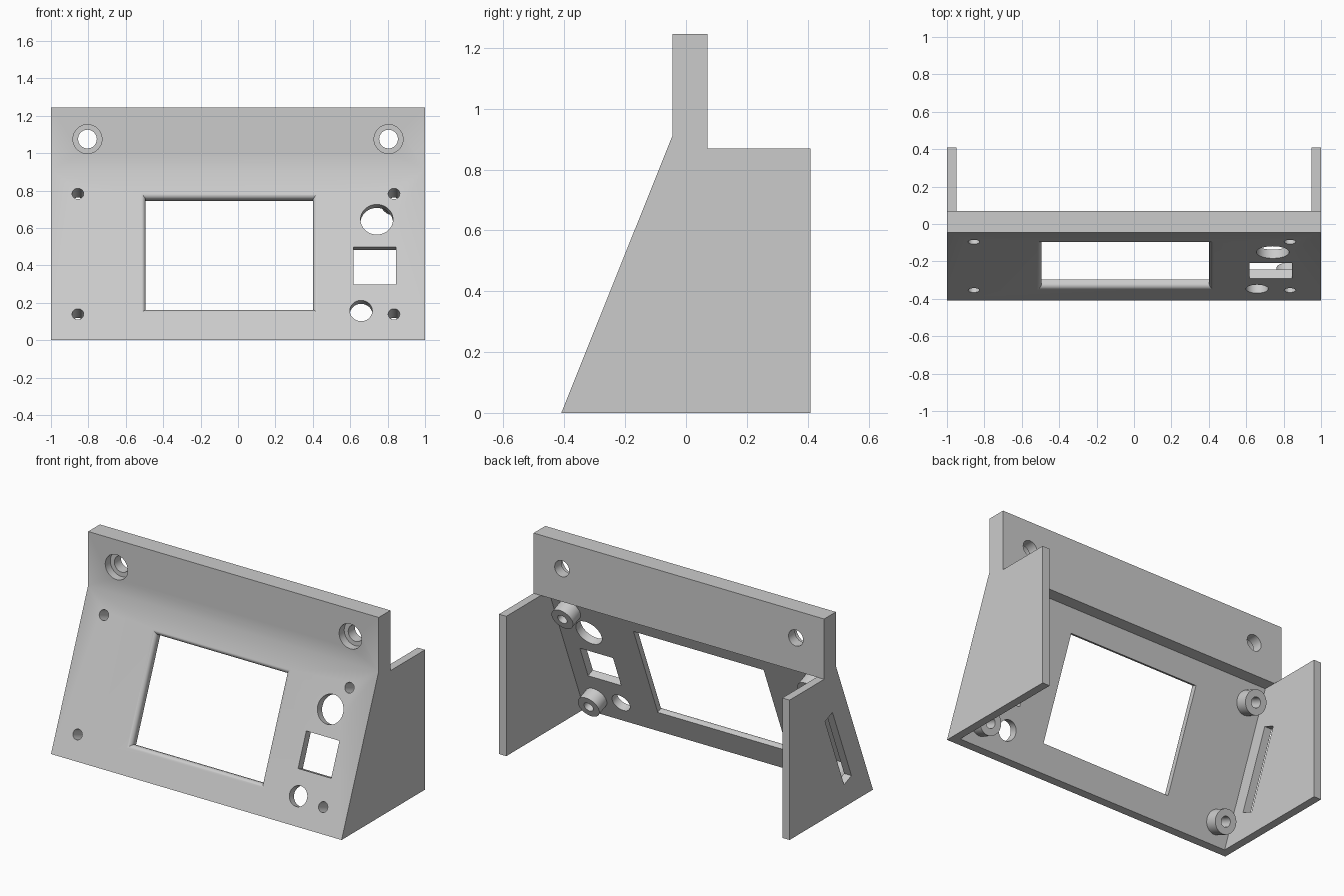
import bpy, bmesh
from math import sin, cos, pi
from mathutils import Matrix, Vector

if "Cube" in bpy.data.objects:
    bpy.data.objects.remove(bpy.data.objects["Cube"], do_unlink=True)

grey = bpy.data.materials.new("light_grey_plastic")
grey.use_nodes = True
COLOUR = (0.6, 0.6, 0.6, 1)
grey.diffuse_color = COLOUR
grey.node_tree.nodes["Principled BSDF"].inputs["Base Color"].default_value = COLOUR

# Frame of the sloping panel: x across, y up the slope, z outwards
FOOT, TOP = Vector((0, -0.41, 0)), Vector((0, -0.045, 0.91))
up = (TOP - FOOT).normalized()
across = Vector((1, 0, 0))
out = across.cross(up)
PANEL = Matrix.Translation(FOOT) @ Matrix((across, up, out)).transposed().to_4x4()
THICK = 0.05
WALL = 0.05
BACK = THICK / -out.y        # panel thickness measured along y


def finish(name, bm, matrix=Matrix()):
    bm.transform(matrix)
    bmesh.ops.recalc_face_normals(bm, faces=bm.faces)
    mesh = bpy.data.meshes.new(name)
    bm.to_mesh(mesh)
    bm.free()
    ob = bpy.data.objects.new(name, mesh)
    mesh.materials.append(grey)
    bpy.context.collection.objects.link(ob)
    return ob


def extrude_profile(name, points, x0, x1):
    """Side profile of (y, z) points, extruded along x."""
    bm = bmesh.new()
    face = bm.faces.new([bm.verts.new((x0, y, z)) for y, z in points])
    ext = bmesh.ops.extrude_face_region(bm, geom=[face])["geom"]
    moved = [v for v in ext if isinstance(v, bmesh.types.BMVert)]
    bmesh.ops.translate(bm, verts=moved, vec=(x1 - x0, 0, 0))
    return finish(name, bm)


def box(name, lo, hi, matrix):
    bm = bmesh.new()
    bmesh.ops.create_cube(bm, size=1)
    lo, hi = Vector(lo), Vector(hi)
    place = Matrix.Translation((lo + hi) / 2) @ Matrix.Diagonal(hi - lo).to_4x4()
    return finish(name, bm, matrix @ place)


def cylinder(name, x, y, radius, z0, z1, matrix):
    bm = bmesh.new()
    bmesh.ops.create_cone(bm, cap_ends=True, segments=48, radius1=radius,
                          radius2=radius, depth=z1 - z0)
    return finish(name, bm, matrix @ Matrix.Translation((x, y, (z0 + z1) / 2)))


def rounded_window(name, x0, x1, y0, y1, r):
    """Window cutter whose rim flares into a rounded, mitred edge."""
    steps = 10
    rings = [(0, 0.03)]
    for i in range(steps + 1):
        a = i / steps * pi / 2
        rings.append((r * sin(a), -r * (1 - cos(a))))
    rings.append((r, -0.1))
    bm = bmesh.new()
    loops = []
    for o, z in rings:
        corners = ((x0 + o, y0 + o), (x1 - o, y0 + o), (x1 - o, y1 - o), (x0 + o, y1 - o))
        loops.append([bm.verts.new((x, y, z)) for x, y in corners])
    for a, b in zip(loops, loops[1:]):
        for i in range(4):
            j = (i + 1) % 4
            bm.faces.new((a[i], a[j], b[j], b[i]))
    bm.faces.new(loops[0])
    bm.faces.new(loops[-1])
    return finish(name, bm, PANEL)


def cut(target, cutter):
    mod = target.modifiers.new("cut", 'BOOLEAN')
    mod.operation, mod.solver, mod.object = 'DIFFERENCE', 'EXACT', cutter
    bpy.context.view_layer.objects.active = target
    bpy.ops.object.modifier_apply(modifier=mod.name)
    bpy.data.objects.remove(cutter, do_unlink=True)


# Housing: full side outline, hollowed between the two side walls
housing = extrude_profile("housing", [
    (FOOT.y, 0), (0.41, 0), (0.41, 0.87), (0.07, 0.87), (0.07, 1.245),
    (TOP.y, 1.245), (TOP.y, TOP.z)], -1, 1)
slope = up.y / up.z


def panel_back(z):
    return (FOOT.y + BACK + slope * z, z)


cut(housing, extrude_profile("hollow", [
    panel_back(-0.1), (0.5, -0.1), (0.5, 1), (0.2, 1), (0.07, 0.87),
    panel_back(0.87)], -1 + WALL, 1 - WALL))

# Screen window, square opening and round openings in the panel
cut(housing, rounded_window("window", -0.52, 0.428, 0.155, 0.847, 0.026))
cut(housing, box("square_opening", (0.617, 0.32, -0.1), (0.845, 0.538, 0.1), PANEL))
for x, z, r in ((0.742, 0.645, 0.087), (0.658, 0.157, 0.06)):
    cut(housing, cylinder("round_opening", x, z / up.z, r, -0.1, 0.1, PANEL))

# Card slot through the right wall, parallel to the panel
cut(housing, box("card_slot", (-1.05, 0.235, -0.212), (-0.92, 0.735, -0.134), PANEL))

# Counterbored mounting holes in the upper rail
FRONT = Matrix.Rotation(pi / 2, 4, 'X')     # local z points to the front
for x in (-0.805, 0.805):
    cut(housing, cylinder("mount_hole", x, 1.075, 0.05, -0.2, 0.2, FRONT))
    cut(housing, cylinder("counterbore", x, 1.075, 0.0775, -TOP.y - 0.05, 0.2, FRONT))

# Screw bosses behind the panel, bored through with the panel
parts = [housing]
for side, x in (("right", -0.856), ("left", 0.834)):
    for level, z in (("lower", 0.139), ("upper", 0.783)):
        y = z / up.z
        boss = cylinder(f"{level}_{side}_boss", x, y, 0.072, -0.13, -THICK, PANEL)
        for part in (housing, boss):
            cut(part, cylinder("screw_hole", x, y, 0.031, -0.3, 0.1, PANEL))
        parts.append(boss)

# Smooth round surfaces, keep edges sharp
bpy.ops.object.select_all(action='DESELECT')
for part in parts:
    part.select_set(True)
bpy.context.view_layer.objects.active = housing
bpy.ops.object.shade_smooth_by_angle(angle=pi / 6)
